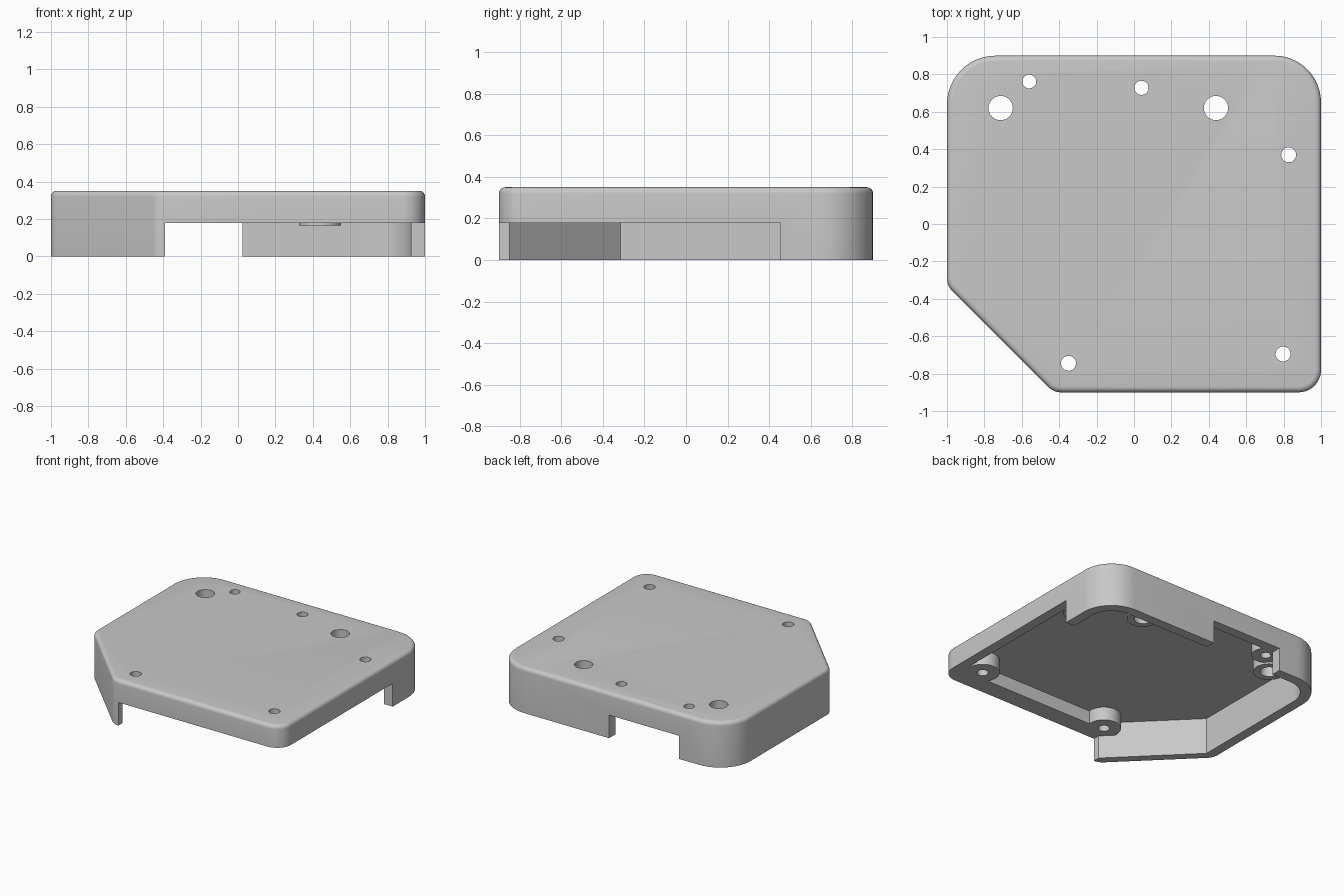
import bpy
import bmesh
from math import cos, sin, pi
from mathutils import Vector

cube = bpy.data.objects.get("Cube")
if cube:
    bpy.data.objects.remove(cube, do_unlink=True)

HEIGHT, CEILING, STEP = 0.35, 0.28, 0.178

grey = bpy.data.materials.new("light grey plastic")
grey.use_nodes = True
grey.diffuse_color = (0.58, 0.58, 0.58, 1)
grey.node_tree.nodes["Principled BSDF"].inputs["Base Color"].default_value = grey.diffuse_color


def rounded(corners, steps=12):
    """Outline through (x, y, radius) corners, each rounded by an arc."""
    points = []
    count = len(corners)
    for i, (x, y, radius) in enumerate(corners):
        here = Vector((x, y))
        if radius == 0:
            points.append(here)
            continue
        back = (Vector(corners[i - 1][:2]) - here).normalized()
        ahead = (Vector(corners[(i + 1) % count][:2]) - here).normalized()
        half = back.angle(ahead) / 2
        centre = here + (back + ahead).normalized() * radius / sin(half)
        reach = radius * cos(half) / sin(half)
        start = here + back * reach - centre
        end = here + ahead * reach - centre
        sweep = start.angle(end)
        for k in range(steps + 1):
            t = k / steps
            points.append(centre + (start * sin((1 - t) * sweep) + end * sin(t * sweep)) / sin(sweep))
    return points


def prism(name, points, low, high, edge=0):
    """Upright solid from an outline, with an optional rounded top edge."""
    bm = bmesh.new()
    base = bm.faces.new([bm.verts.new((p[0], p[1], low)) for p in points])
    top = bmesh.ops.extrude_face_region(bm, geom=[base])["geom"]
    bmesh.ops.translate(bm, vec=(0, 0, high - low),
                        verts=[v for v in top if isinstance(v, bmesh.types.BMVert)])
    bmesh.ops.recalc_face_normals(bm, faces=bm.faces[:])
    if edge:
        rim = [e for e in bm.edges if all(v.co.z > high - 1e-4 for v in e.verts)]
        bmesh.ops.bevel(bm, geom=rim, offset=edge, segments=5, profile=0.5, affect='EDGES')
    mesh = bpy.data.meshes.new(name)
    bm.to_mesh(mesh)
    bm.free()
    mesh.materials.append(grey)
    obj = bpy.data.objects.new(name, mesh)
    bpy.context.collection.objects.link(obj)
    return obj


def cylinder(name, x, y, radius, low, high):
    ring = [(x + radius * cos(2 * pi * k / 32), y + radius * sin(2 * pi * k / 32)) for k in range(32)]
    return prism(name, ring, low, high)


def combine(target, tool, operation):
    mod = target.modifiers.new("shape", 'BOOLEAN')
    mod.operation, mod.solver, mod.object = operation, 'EXACT', tool
    bpy.context.view_layer.objects.active = target
    bpy.ops.object.modifier_apply(modifier=mod.name)
    bpy.data.objects.remove(tool, do_unlink=True)


# Outer body with one clipped corner
cover = prism("cover", rounded([
    (-1, 0.9, 0.26), (-1, -0.33, 0.1), (-0.43, -0.9, 0.1),
    (1, -0.9, 0.12), (1, 0.9, 0.25)]), 0, HEIGHT, 0.03)

# Lower opening, which also removes the front and right skirt
combine(cover, prism("skirt_cutter", rounded([
    (-0.925, 0.825, 0.19), (-0.925, -0.315, 0), (-0.39, -0.85, 0), (-0.39, -1.1, 0),
    (1.1, -1.1, 0), (1.1, 0.455, 0), (0.925, 0.455, 0), (0.925, 0.825, 0.18)]),
    -0.1, STEP), 'DIFFERENCE')

# Upper cavity with a broad front ledge
combine(cover, prism("cavity_cutter", rounded([
    (-0.925, 0.825, 0.19), (-0.925, -0.315, 0), (-0.48, -0.76, 0),
    (0.925, -0.76, 0.08), (0.925, 0.825, 0.18)]), STEP - 0.05, CEILING), 'DIFFERENCE')

# Notch in the back skirt
combine(cover, prism("notch_cutter", [
    (-0.57, 0.7), (0.025, 0.7), (0.025, 1.1), (-0.57, 1.1)], -0.1, STEP), 'DIFFERENCE')

# Screw bosses and large hole collars: x, y, boss radius, boss bottom, hole radius
mounts = [
    (-0.35, -0.745, 0.12, STEP, 0.04),
    (0.797, -0.695, 0.12, STEP, 0.04),
    (-0.56, 0.762, 0.1, STEP, 0.037),
    (0.827, 0.37, 0.1, STEP, 0.04),
    (-0.713, 0.62, 0.113, 0.165, 0.065),
    (0.438, 0.62, 0.113, 0.165, 0.065),
]
for x, y, radius, bottom, hole in mounts:
    combine(cover, cylinder("boss", x, y, radius, bottom, CEILING + 0.03), 'UNION')
for x, y, radius, bottom, hole in mounts:
    combine(cover, cylinder("hole_cutter", x, y, hole, 0.1, 0.5), 'DIFFERENCE')

# Plain hole at the back
combine(cover, cylinder("hole_cutter", 0.04, 0.728, 0.038, 0.1, 0.5), 'DIFFERENCE')

bpy.ops.object.select_all(action='DESELECT')
cover.select_set(True)
bpy.context.view_layer.objects.active = cover
bpy.ops.object.shade_smooth_by_angle()
